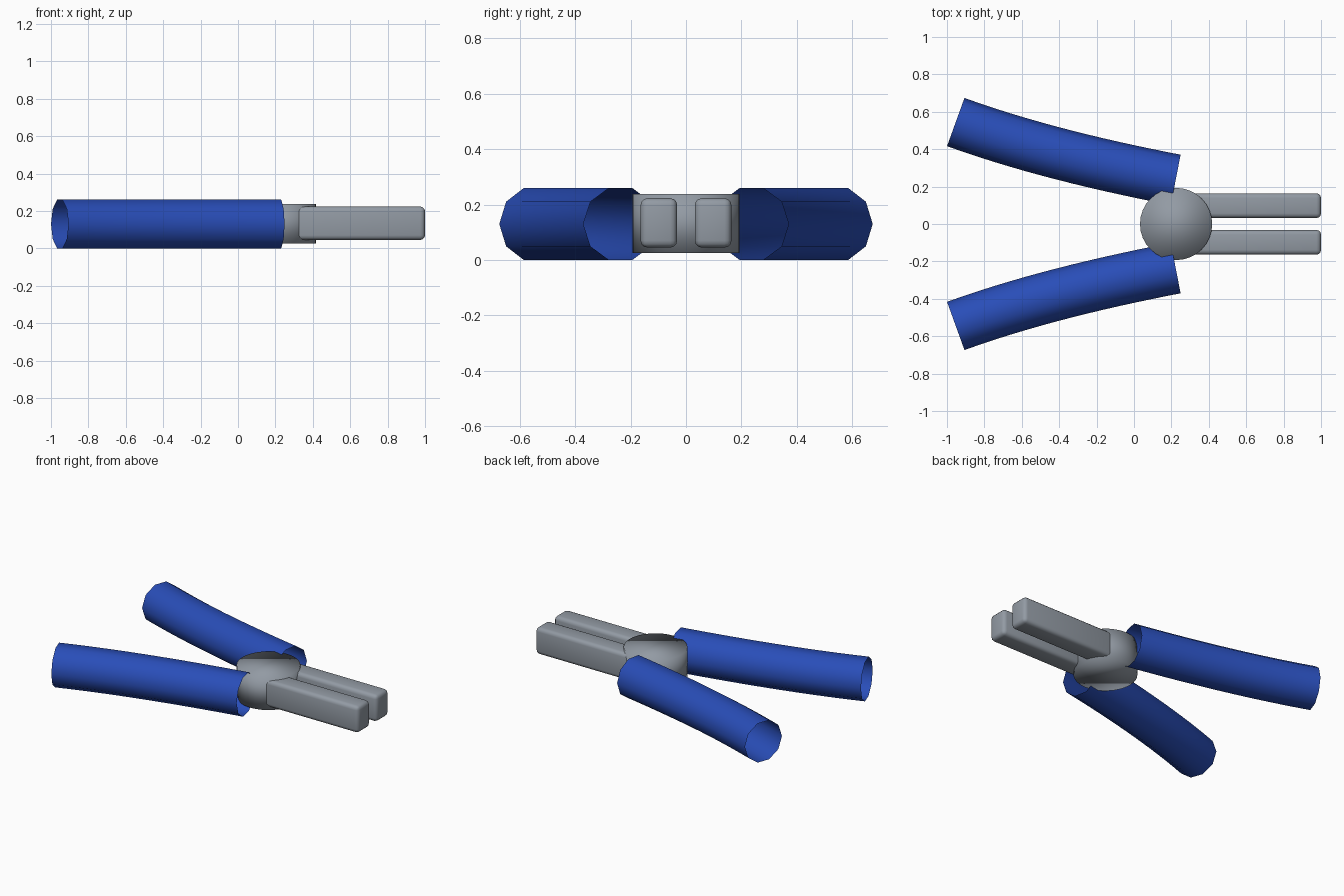
import bpy, bmesh, math
from mathutils import Vector

if "Cube" in bpy.data.objects:
    bpy.data.objects.remove(bpy.data.objects["Cube"])


def material(name, rgb):
    m = bpy.data.materials.new(name)
    m.diffuse_color = (*rgb, 1)
    m.use_nodes = True
    m.node_tree.nodes["Principled BSDF"].inputs["Base Color"].default_value = m.diffuse_color
    return m


blue = material("handle blue", (0.022, 0.075, 0.48))
steel = material("steel grey", (0.29, 0.325, 0.37))


def finish(name, bm, mat):
    bmesh.ops.recalc_face_normals(bm, faces=bm.faces)
    for f in bm.faces:
        f.smooth = True
    me = bpy.data.meshes.new(name)
    bm.to_mesh(me)
    bm.free()
    me.materials.append(mat)
    ob = bpy.data.objects.new(name, me)
    bpy.context.collection.objects.link(ob)
    return ob


# Curved grip: open ten-sided tube swept along a gentle arc
def handle(name, side):
    a, b = Vector((-0.953, 0.545)), Vector((0.223, 0.236))
    da, db = Vector((0.94, -0.34)), Vector((0.98, -0.19))
    c1, c2 = a + da * 0.4, b - db * 0.4
    radius, sides, steps = 0.137, 10, 14
    bm = bmesh.new()
    rings = []
    for i in range(steps + 1):
        t = i / steps
        u = 1 - t
        p = a * u**3 + c1 * 3 * u * u * t + c2 * 3 * u * t * t + b * t**3
        d = ((c1 - a) * u * u + (c2 - c1) * 2 * u * t + (b - c2) * t * t).normalized()
        n = Vector((-d.y, d.x))
        ring = []
        for k in range(sides):
            ang = 2 * math.pi * k / sides
            q = p + n * radius * math.cos(ang)
            ring.append(bm.verts.new((q.x, side * q.y, 0.13 + radius * math.sin(ang))))
        rings.append(ring)
    for r0, r1 in zip(rings, rings[1:]):
        for k in range(sides):
            j = (k + 1) % sides
            bm.faces.new((r0[k], r0[j], r1[j], r1[k]))
    finish(name, bm, blue)


# Rounded bar forming one jaw
def jaw(name, side):
    bm = bmesh.new()
    bmesh.ops.create_cube(bm, size=1)
    for v in bm.verts:
        v.co = (0.625 + v.co.x * 0.75, side * 0.098 + v.co.y * 0.132, 0.134 + v.co.z * 0.178)
    ob = finish(name, bm, steel)
    bev = ob.modifiers.new("rounding", 'BEVEL')
    bev.width = 0.025
    bev.segments = 3
    bpy.context.view_layer.objects.active = ob
    ob.select_set(True)
    bpy.ops.object.modifier_apply(modifier=bev.name)
    bpy.ops.object.shade_smooth_by_angle(angle=math.radians(35))
    ob.select_set(False)


for label, side in (("left", 1), ("right", -1)):
    handle(label + "_handle", side)
    jaw(label + "_jaw", side)

# Pivot drum, fully smooth shaded including its caps
bm = bmesh.new()
bmesh.ops.create_cone(bm, cap_ends=True, segments=32, radius1=0.193, radius2=0.193, depth=0.212)
bmesh.ops.translate(bm, verts=bm.verts, vec=(0.225, 0, 0.132))
finish("pivot", bm, steel)
